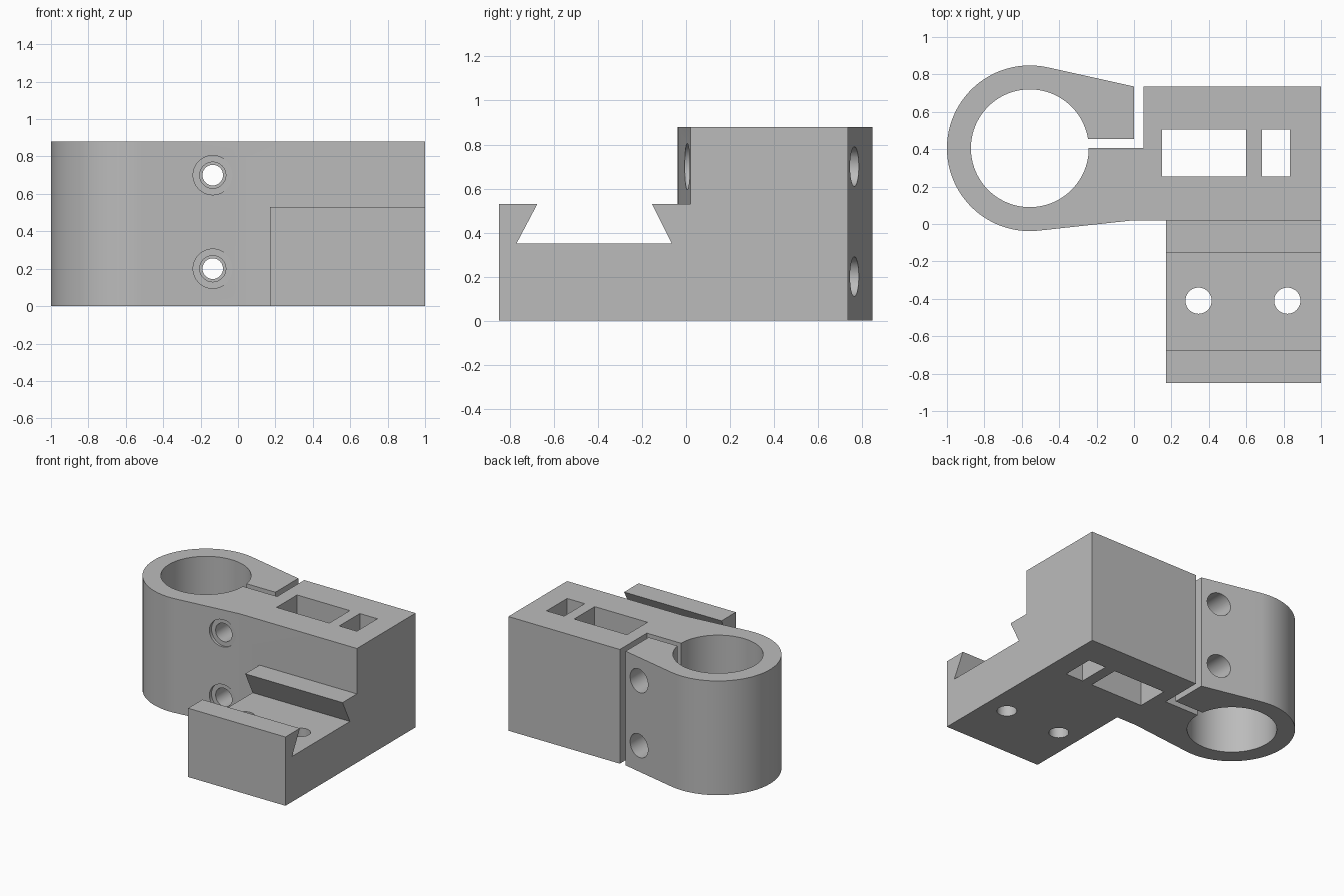
import bpy, bmesh, math
from mathutils import Vector

if "Cube" in bpy.data.objects:
    bpy.data.objects.remove(bpy.data.objects["Cube"])

HEIGHT = 0.88
CX, CY, R_OUT, R_IN = -0.557, 0.405, 0.443, 0.315   # clamp ring
TOP_Y, FRONT_Y = 0.735, 0.02                        # back and front of the block

grey = bpy.data.materials.new("grey plastic")
grey.diffuse_color = (0.5, 0.5, 0.5, 1)
grey.use_nodes = True
grey.node_tree.nodes["Principled BSDF"].inputs["Base Color"].default_value = grey.diffuse_color


def extrude(name, points, offset):
    """Solid made by extruding a closed outline."""
    bm = bmesh.new()
    face = bm.faces.new([bm.verts.new(p) for p in points])
    res = bmesh.ops.extrude_face_region(bm, geom=[face])
    moved = [g for g in res["geom"] if isinstance(g, bmesh.types.BMVert)]
    bmesh.ops.translate(bm, verts=moved, vec=offset)
    bmesh.ops.recalc_face_normals(bm, faces=bm.faces)
    mesh = bpy.data.meshes.new(name)
    bm.to_mesh(mesh)
    bm.free()
    mesh.materials.append(grey)
    obj = bpy.data.objects.new(name, mesh)
    bpy.context.collection.objects.link(obj)
    return obj


def arc(radius, a0, a1, n):
    return [(CX + radius * math.cos(a0 + (a1 - a0) * i / n),
             CY + radius * math.sin(a0 + (a1 - a0) * i / n), 0) for i in range(n + 1)]


def tangent_angle(y, side):
    """Angle on the ring where the line from (0, y) touches it."""
    dx, dy = -CX, y - CY
    return math.atan2(dy, dx) + side * math.acos(R_OUT / math.hypot(dx, dy))


def combine(target, other, operation):
    mod = target.modifiers.new(operation.lower(), 'BOOLEAN')
    mod.operation, mod.object, mod.solver = operation, other, 'EXACT'
    bpy.context.view_layer.objects.active = target
    bpy.ops.object.modifier_apply(modifier=mod.name)
    bpy.data.objects.remove(other)


def cut_box(x0, x1, y0, y1):
    pts = [(x0, y0, -0.1), (x1, y0, -0.1), (x1, y1, -0.1), (x0, y1, -0.1)]
    combine(bracket, extrude("box_cutter", pts, (0, 0, HEIGHT + 0.2)), 'DIFFERENCE')


def cut_round(center, radius, offset, n=48):
    """Round hole starting at center and running along offset (y or z)."""
    pts = []
    for i in range(n):
        u = radius * math.cos(2 * math.pi * i / n)
        v = radius * math.sin(2 * math.pi * i / n)
        pts.append(Vector(center) + Vector((u, 0, v) if offset[1] else (u, v, 0)))
    combine(bracket, extrude("round_cutter", pts, offset), 'DIFFERENCE')


# Split clamp ring and block, as one outline with the L-shaped slit
a_top = tangent_angle(TOP_Y, 1)
a_bottom = tangent_angle(FRONT_Y, -1) + 2 * math.pi
outline = [(0, TOP_Y, 0)] + arc(R_OUT, a_top, a_bottom, 64)
outline += [(0, FRONT_Y, 0), (1, FRONT_Y, 0), (1, TOP_Y, 0), (0.05, TOP_Y, 0), (0.05, CY, 0)]
outline += arc(R_IN, 2 * math.pi, math.asin(0.05 / R_IN), 96)
outline += [(0, CY + 0.05, 0)]
bracket = extrude("clamp_bracket", outline, (0, 0, HEIGHT))

# Dovetail base in front of the block
profile = [(-0.85, 0), (-0.85, 0.53), (-0.675, 0.53), (-0.77, 0.35), (-0.065, 0.35),
           (-0.155, 0.53), (0.1, 0.53), (0.1, 0)]
base = extrude("dovetail_base", [(0.17, y, z) for y, z in profile], (0.83, 0, 0))
combine(bracket, base, 'UNION')

# Rectangular windows through the block
cut_box(0.15, 0.6, 0.255, 0.505)
cut_box(0.685, 0.835, 0.255, 0.505)

# Mounting holes in the base
for x in (0.345, 0.82):
    cut_round((x, -0.41, -0.1), 0.07, (0, 0, 0.6))

# Clamp screw holes: head recess, shank, thread and rear recess
for z in (0.2, 0.7):
    cut_round((-0.135, -0.2, z), 0.105, (0, FRONT_Y + 0.2, 0))
    cut_round((-0.135, -0.1, z), 0.07, (0, 0.53, 0))
    cut_round((-0.135, 0.3, z), 0.055, (0, 0.6, 0))
    cut_round((-0.135, 0.58, z), 0.09, (0, 0.4, 0))

# Smooth curved walls, sharp edges
bpy.ops.object.select_all(action='DESELECT')
bracket.select_set(True)
bpy.context.view_layer.objects.active = bracket
bpy.ops.object.shade_smooth_by_angle(angle=math.radians(20))
